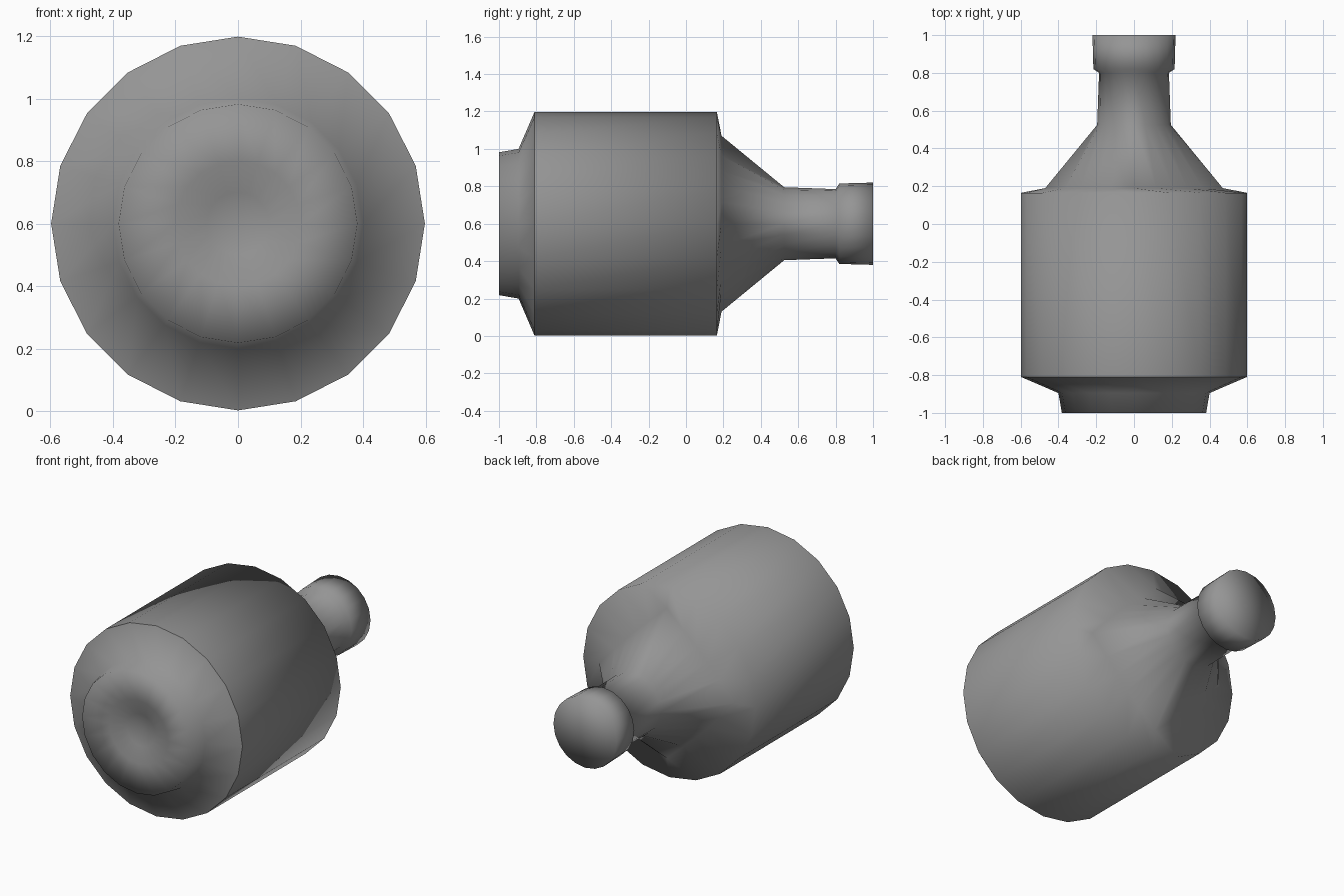
import bpy, bmesh, math

cube = bpy.data.objects.get("Cube")
if cube:
    bpy.data.objects.remove(cube, do_unlink=True)

SIDES = 20
AXIS_Z = 0.6

grey = bpy.data.materials.new("dull grey metal")
grey.use_nodes = True
colour = (0.3, 0.3, 0.3, 1)
grey.diffuse_color = colour
grey.node_tree.nodes["Principled BSDF"].inputs["Base Color"].default_value = colour


def ring(bm, y, radius, square):
    """Ring around the long axis; square = 1 gives a diamond section."""
    verts = []
    for i in range(SIDES):
        a = math.tau * i / SIDES
        diamond = 1 / (abs(math.cos(a)) + abs(math.sin(a)))
        r = radius * (1 - square + square * diamond)
        verts.append(bm.verts.new((r * math.cos(a), y, AXIS_Z + r * math.sin(a))))
    return verts


def lathe(name, profile, start_y, end_y, sharp_rings=()):
    """Skin rings of (y, radius, square) and close both ends to a centre point."""
    bm = bmesh.new()
    rings = [ring(bm, *p) for p in profile]
    start = bm.verts.new((0, start_y, AXIS_Z))
    end = bm.verts.new((0, end_y, AXIS_Z))
    for i in range(SIDES):
        j = (i + 1) % SIDES
        bm.faces.new((start, rings[0][i], rings[0][j]))
        bm.faces.new((end, rings[-1][j], rings[-1][i]))
        for a, b in zip(rings, rings[1:]):
            bm.faces.new((a[i], b[i], b[j], a[j]))
    bmesh.ops.recalc_face_normals(bm, faces=bm.faces)
    for f in bm.faces:
        f.smooth = True
    for k in sharp_rings:
        for i in range(SIDES):
            bm.edges.get((rings[k][i], rings[k][(i + 1) % SIDES])).smooth = False
    mesh = bpy.data.meshes.new(name)
    bm.to_mesh(mesh)
    bm.free()
    mesh.materials.append(grey)
    obj = bpy.data.objects.new(name, mesh)
    bpy.context.collection.objects.link(obj)
    return obj


# Dished front boss, chamfer, drum, ridged taper, neck and knob in one skin
lathe("canister_body", [
    (-0.96, 0.10, 0),
    (-0.99, 0.20, 0),
    (-1.00, 0.382, 0),
    (-0.895, 0.40, 0),
    (-0.81, 0.598, 0),
    (0.165, 0.598, 0),
    (0.19, 0.47, 0.9),
    (0.525, 0.195, 0.1),
    (0.80, 0.185, 0),
    (0.82, 0.215, 0),
    (1.00, 0.22, 0),
], -0.94, 1.0, sharp_rings=(4,))
